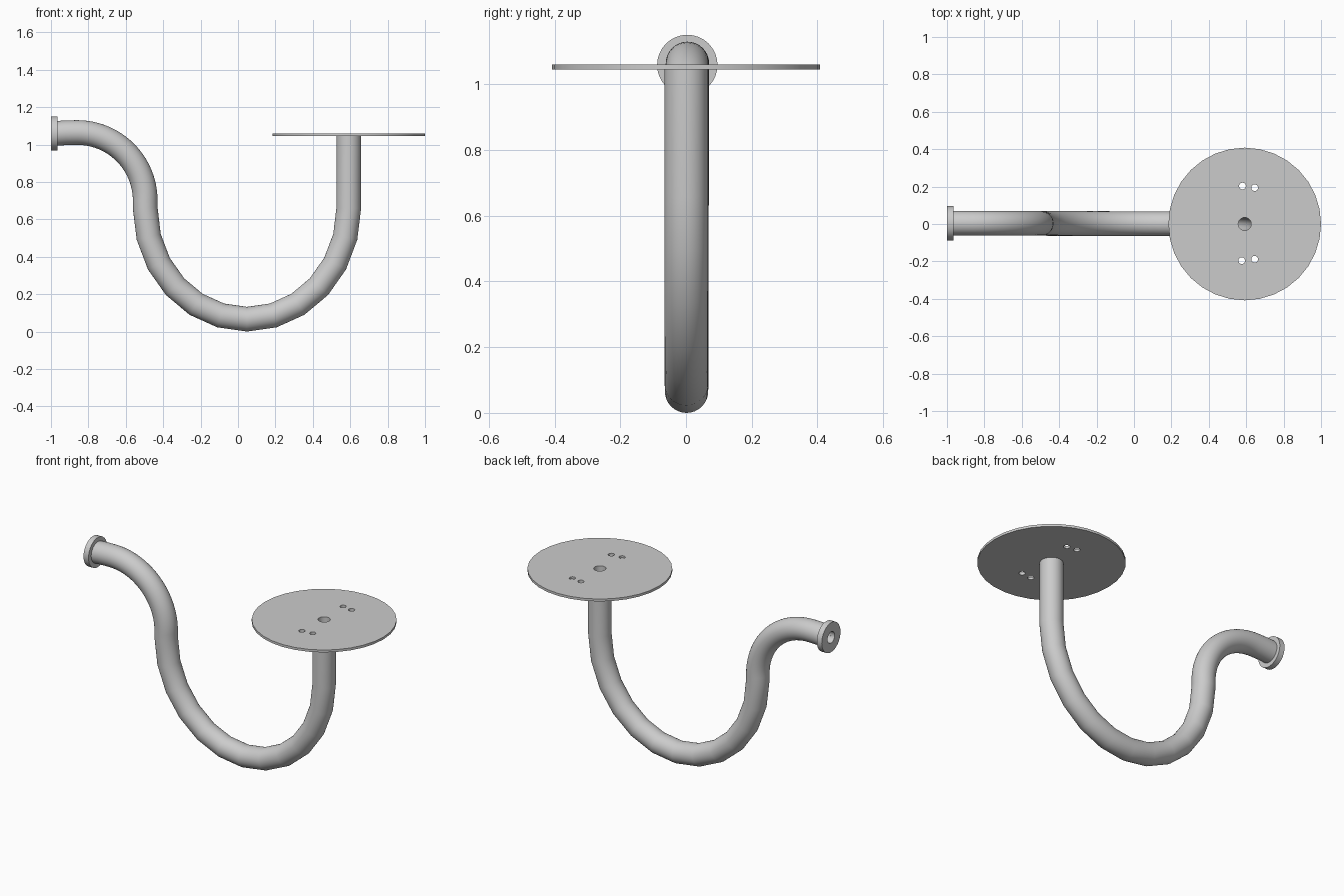
import bpy, bmesh
from math import sin, cos, pi, radians
from mathutils import Vector, Matrix

cube = bpy.data.objects.get("Cube")
if cube:
    bpy.data.objects.remove(cube, do_unlink=True)

GREY = (0.6, 0.6, 0.6, 1)
metal = bpy.data.materials.new("grey metal")
metal.use_nodes = True
metal.diffuse_color = GREY
metal.node_tree.nodes["Principled BSDF"].inputs["Base Color"].default_value = GREY

TUBE_R, BORE_R, SIDES = 0.066, 0.035, 32
POST_X, PLATE_R = 0.592, 0.408
PLATE_Z, PLATE_T = 1.045, 0.015


def finish(bm, name):
    bmesh.ops.recalc_face_normals(bm, faces=bm.faces)
    mesh = bpy.data.meshes.new(name)
    bm.to_mesh(mesh)
    bm.free()
    mesh.materials.append(metal)
    obj = bpy.data.objects.new(name, mesh)
    bpy.context.collection.objects.link(obj)
    bpy.ops.object.select_all(action="DESELECT")
    obj.select_set(True)
    bpy.context.view_layer.objects.active = obj
    bpy.ops.object.shade_smooth_by_angle(angle=radians(35))
    return obj


def drilled_disc(name, radius, thickness, sides, holes, matrix):
    """Flat disc with round through-holes given as (x, y, radius)."""
    bm = bmesh.new()
    edges = []
    for cx, cy, r, n in [(0, 0, radius, sides)] + [(*h, 20) for h in holes]:
        ring = [bm.verts.new((cx + r * cos(2 * pi * i / n), cy + r * sin(2 * pi * i / n), 0))
                for i in range(n)]
        edges += [bm.edges.new((ring[i - 1], ring[i])) for i in range(n)]
    bmesh.ops.triangle_fill(bm, use_beauty=True, use_dissolve=False, edges=edges, normal=(0, 0, 1))
    top = bmesh.ops.extrude_face_region(bm, geom=bm.faces[:])["geom"]
    bmesh.ops.translate(bm, vec=(0, 0, thickness),
                        verts=[v for v in top if isinstance(v, bmesh.types.BMVert)])
    bmesh.ops.transform(bm, matrix=matrix, verts=bm.verts)
    return finish(bm, name)


def hollow_tube(name, path):
    """Sweep an annular section along a path lying close to the XZ plane."""
    bm = bmesh.new()
    rows = []
    for i, p in enumerate(path):
        tangent = (path[min(i + 1, len(path) - 1)] - path[max(i - 1, 0)]).normalized()
        side = Vector((0, 1, 0))
        up = tangent.cross(side).normalized()
        rows.append([[bm.verts.new(p + r * (cos(a) * side + sin(a) * up))
                      for a in (2 * pi * k / SIDES for k in range(SIDES))]
                     for r in (TUBE_R, BORE_R)])
    # outer wall and bore
    strips = [(a[w], b[w]) for a, b in zip(rows, rows[1:]) for w in (0, 1)]
    # annular ends
    strips += [tuple(rows[0]), tuple(rows[-1])]
    for a, b in strips:
        for k in range(SIDES):
            bm.faces.new((a[k - 1], a[k], b[k], b[k - 1]))
    return finish(bm, name)


# Tube centreline: inlet, finely divided shoulder, coarse U bend, upright post
pts = [(-0.975, 1.059), (-0.92, 1.063)]
for i in range(25):
    a = radians(90 - 90 * i / 24)
    pts.append((-0.86 + 0.364 * cos(a), 0.70 + 0.364 * sin(a)))
for i in range(13):
    a = pi + pi * i / 12
    pts.append((0.048 + 0.544 * cos(a), 0.66 + 0.594 * sin(a)))
pts.append((POST_X, PLATE_Z))
hollow_tube("bent_tube", [Vector((x, 0.003 * (POST_X - x), z)) for x, z in pts])

# Round mounting plate with a centre bore and two pairs of screw holes
screws = [(-0.012, 0.203), (0.053, 0.194), (-0.016, -0.196), (0.053, -0.188)]
drilled_disc("mounting_plate", PLATE_R, PLATE_T, 32,
             [(0, 0, BORE_R)] + [(x, y, 0.018) for x, y in screws],
             Matrix.Translation((POST_X, 0, PLATE_Z)))

# Collar around the open end of the tube
drilled_disc("end_collar", 0.092, 0.034, 32, [(0, 0, BORE_R)],
             Matrix.Translation((-1, 0.004, 1.059)) @ Matrix.Rotation(pi / 2, 4, "Y"))
